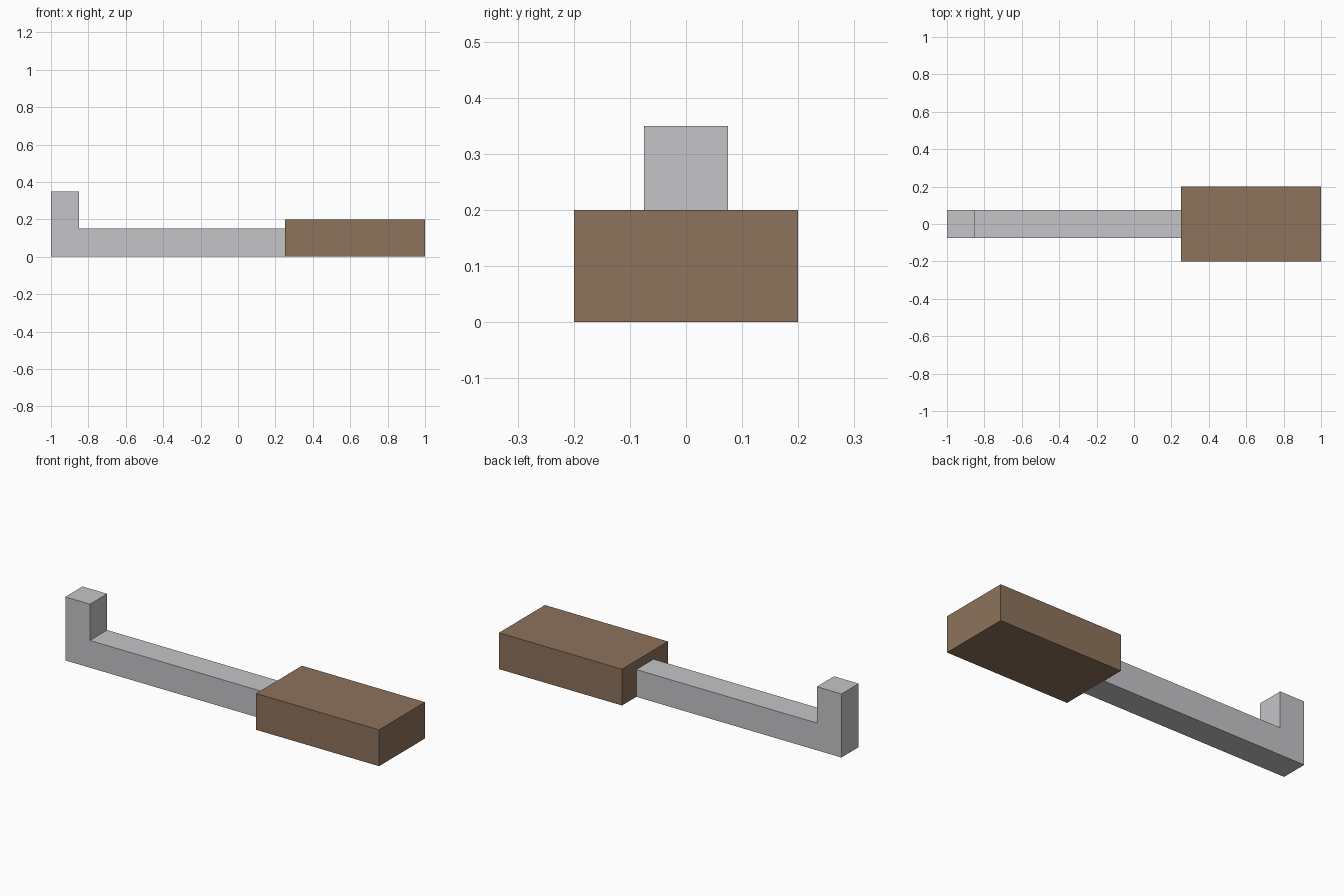
import bpy
import bmesh

cube = bpy.data.objects.get("Cube")
if cube:
    bpy.data.objects.remove(cube, do_unlink=True)


def make_material(name, color):
    mat = bpy.data.materials.new(name)
    mat.use_nodes = True
    mat.diffuse_color = color
    for node in mat.node_tree.nodes:
        if node.type == 'BSDF_PRINCIPLED':
            node.inputs["Base Color"].default_value = color
    return mat


def extrude_profile(name, profile, width, mat):
    """Extrude an x-z outline along y, centred on y = 0."""
    bm = bmesh.new()
    face = bm.faces.new([bm.verts.new((x, -width / 2, z)) for x, z in profile])
    result = bmesh.ops.extrude_face_region(bm, geom=[face])
    verts = [v for v in result["geom"] if isinstance(v, bmesh.types.BMVert)]
    bmesh.ops.translate(bm, verts=verts, vec=(0, width, 0))
    bmesh.ops.recalc_face_normals(bm, faces=bm.faces)
    mesh = bpy.data.meshes.new(name)
    bm.to_mesh(mesh)
    bm.free()
    mesh.materials.append(mat)
    obj = bpy.data.objects.new(name, mesh)
    bpy.context.collection.objects.link(obj)
    return obj


metal = make_material("light_grey_metal", (0.56, 0.56, 0.58, 1))
wood = make_material("brown_wood", (0.27, 0.17, 0.107, 1))

# Bar with an upturned hook at its right end
extrude_profile("hooked_bar",
                [(-1, 0), (0.25, 0), (0.25, 0.15), (-0.85, 0.15),
                 (-0.85, 0.35), (-1, 0.35)], 0.15, metal)

# Block handle
extrude_profile("handle", [(0.25, 0), (1, 0), (1, 0.2), (0.25, 0.2)], 0.4, wood)
